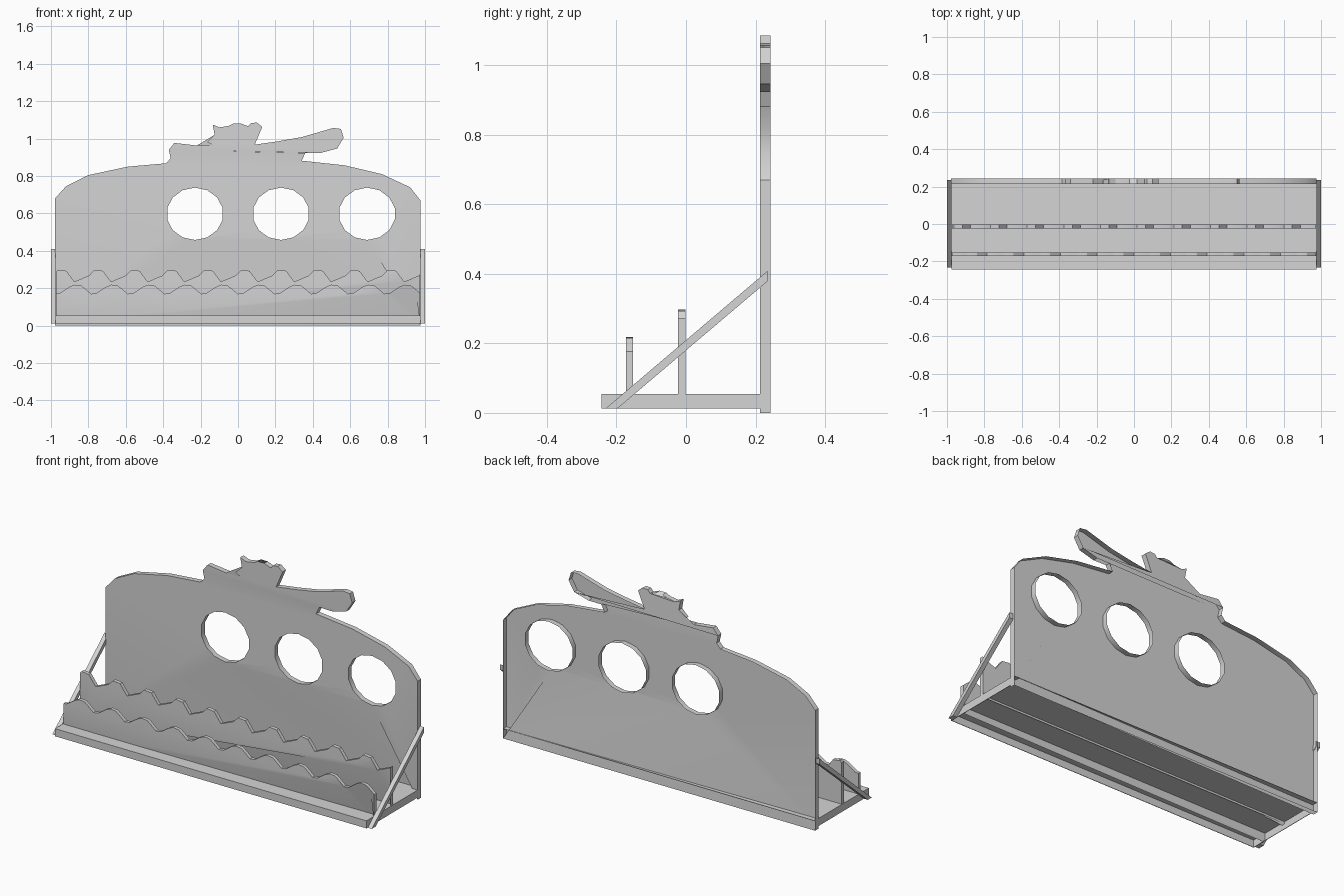
import bpy, bmesh, math
from mathutils import Vector

if "Cube" in bpy.data.objects:
    bpy.data.objects.remove(bpy.data.objects["Cube"])

grey = bpy.data.materials.new("light grey")
grey.diffuse_color = (0.66, 0.66, 0.66, 1)
grey.use_nodes = True
grey.node_tree.nodes["Principled BSDF"].inputs["Base Color"].default_value = grey.diffuse_color


def add(name, bm, angle=30):
    bmesh.ops.recalc_face_normals(bm, faces=bm.faces)
    me = bpy.data.meshes.new(name)
    bm.to_mesh(me)
    bm.free()
    me.materials.append(grey)
    ob = bpy.data.objects.new(name, me)
    bpy.context.collection.objects.link(ob)
    bpy.ops.object.select_all(action='DESELECT')
    ob.select_set(True)
    bpy.context.view_layer.objects.active = ob
    bpy.ops.object.shade_smooth_by_angle(angle=math.radians(angle))


def box(name, x0, x1, y0, y1, z0, z1):
    bm = bmesh.new()
    bmesh.ops.create_cube(bm, size=1)
    for v in bm.verts:
        v.co = ((x0 + x1) / 2 + v.co.x * (x1 - x0),
                (y0 + y1) / 2 + v.co.y * (y1 - y0),
                (z0 + z1) / 2 + v.co.z * (z1 - z0))
    add(name, bm)


def board(name, loops, y0, y1, open_back=False):
    """Upright board in the x-z plane; loops after the first are holes."""
    cu = bpy.data.curves.new(name, 'CURVE')
    cu.dimensions = '2D'
    cu.fill_mode = 'BOTH'
    cu.extrude = (y1 - y0) / 2
    for pts in loops:
        sp = cu.splines.new('POLY')
        sp.points.add(len(pts) - 1)
        for p, (x, z) in zip(sp.points, pts):
            p.co = (x, z, 0, 1)
        sp.use_cyclic_u = True
    tmp = bpy.data.objects.new(name + "_curve", cu)
    bpy.context.collection.objects.link(tmp)
    bpy.context.view_layer.update()
    dg = bpy.context.evaluated_depsgraph_get()
    flat = bpy.data.meshes.new_from_object(tmp.evaluated_get(dg))
    bpy.data.objects.remove(tmp)
    bm = bmesh.new()
    bm.from_mesh(flat)
    bpy.data.meshes.remove(flat)
    bmesh.ops.remove_doubles(bm, verts=bm.verts, dist=0.0002)
    mid = (y0 + y1) / 2
    for v in bm.verts:
        v.co = (v.co.x, mid - v.co.z, v.co.y)
    bmesh.ops.dissolve_limit(bm, angle_limit=0.01, verts=bm.verts, edges=bm.edges)
    if open_back:
        caps = [f for f in bm.faces if all(v.co.y > mid for v in f.verts)]
        bmesh.ops.delete(bm, geom=caps, context='FACES')
    add(name, bm)


# Back panel: arched top with a cut-out silhouette and three round holes,
# made as a front skin with a rim turned back around every edge
outline = [(-.978, 0), (-.978, .68), (-.92, .745), (-.80, .805), (-.59, .85),
           (-.385, .868), (-.36, .895), (-.37, .94), (-.34, .977), (-.22, .963),
           (-.13, .963), (-.165, .982), (-.125, 1.02), (-.135, 1.075), (-.10, 1.06),
           (-.05, 1.068), (-.025, 1.081), (.015, 1.081), (.055, 1.066), (.07, 1.083),
           (.10, 1.086), (.13, 1.063), (.09, .968), (.21, .985), (.34, 1.008),
           (.51, 1.057), (.55, 1.052), (.565, 1.005), (.53, .947), (.44, .923),
           (.36, .923), (.34, .882), (.57, .857), (.77, .81), (.92, .74),
           (.975, .67), (.975, 0)]


def hole(cx, cz=.598, rx=.152, rz=.14, n=14):
    return [(cx + rx * math.cos(2 * math.pi * (i + .5) / n),
             cz + rz * math.sin(2 * math.pi * (i + .5) / n)) for i in range(n)]


board("back_panel", [outline] + [hole(x) for x in (-.23, .23, .69)], .213, .243, True)
box("back_ledge", -.974, .974, .213, .242, .053, .055)


# Wave boards
def wave(start, period, shape, bottom, half=.972):
    pts = []
    for k in range(13):
        pts += [(start + (k + t) * period, z) for t, z in shape]

    def height(x):
        for (xa, za), (xb, zb) in zip(pts, pts[1:]):
            if xa <= x <= xb:
                return za + (zb - za) * (x - xa) / (xb - xa)
    top = [p for p in pts if -half + .004 < p[0] < half - .004]
    return [(-half, bottom), (-half, height(-half))] + top + [(half, height(half)), (half, bottom)]


board("rear_wave", [wave(-.875 - .196, .196,
      [(0, .235), (.40, .268), (.55, .298), (.78, .293)], .04)], -.023, -.002)
board("front_wave", [wave(-.785 - .392, .196,
      [(0, .17), (.15, .174), (.4, .207), (.55, .219), (.72, .215), (.85, .195)], .015)], -.172, -.152)

# Tray: thin floor with turned-down edges, open underneath
box("tray_floor", -.975, .975, -.243, .213, .052, .055)
box("front_lip", -.975, .975, -.243, -.240, .012, .055)
for s, side in ((-1, "left"), (1, "right")):
    box(side + "_lip", min(s * .972, s * .975), max(s * .972, s * .975), -.243, .213, .012, .055)

# Diagonal struts: square bars cut flat at the floor and upright at the back
for s, side in ((-1, "left"), (1, "right")):
    bm = bmesh.new()
    profile = [(-.232, .012), (-.198, .012), (.235, .379), (.235, .409)]
    inner = [bm.verts.new((s * .975, y, z)) for y, z in profile]
    outer = [bm.verts.new((s * 1.0, y, z)) for y, z in profile]
    bm.faces.new(inner)
    bm.faces.new(outer)
    for i in range(4):
        j = (i + 1) % 4
        bm.faces.new((inner[i], inner[j], outer[j], outer[i]))
    add(side + "_strut", bm)
